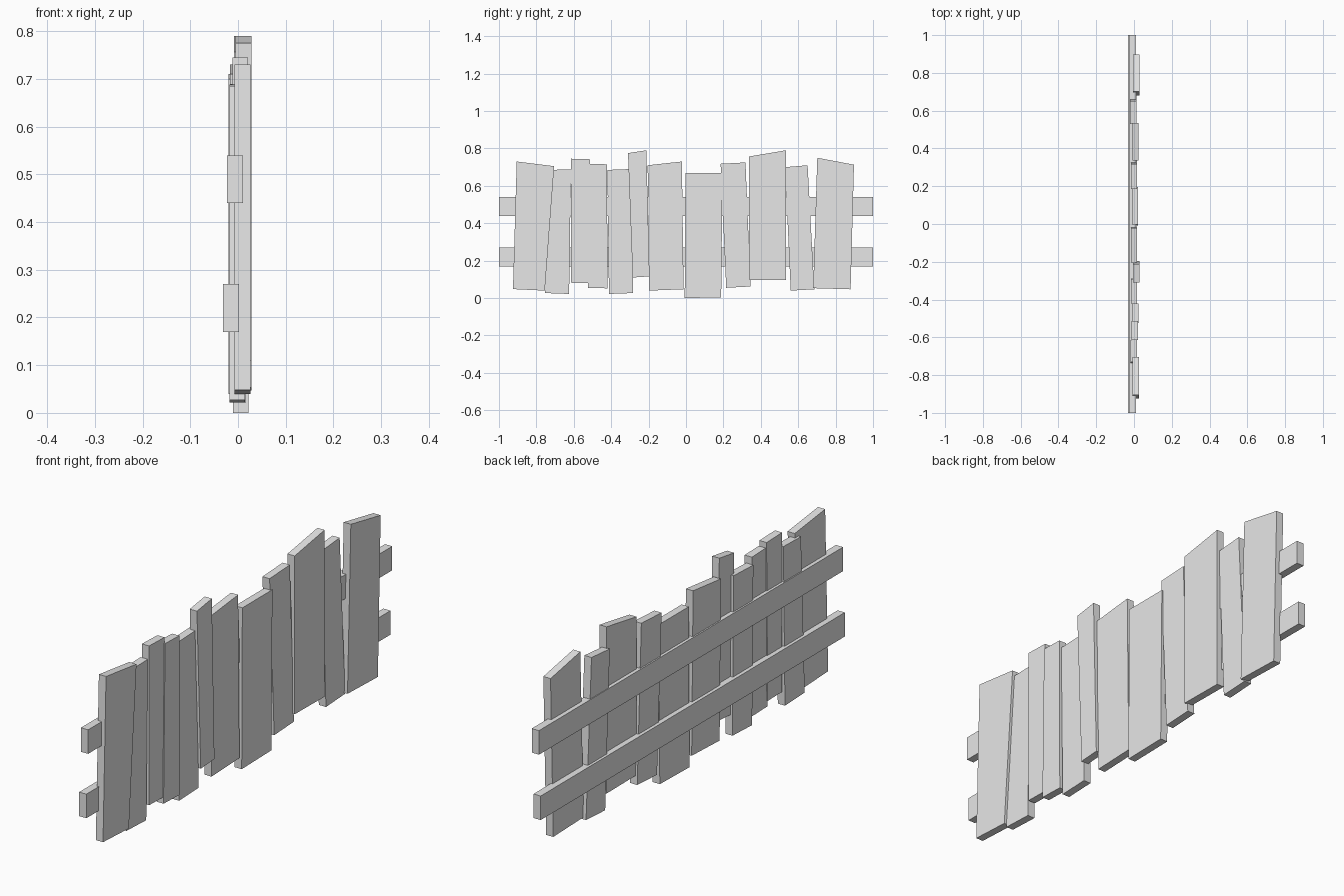
import bpy
import bmesh

default = bpy.data.objects.get("Cube")
if default:
    bpy.data.objects.remove(default, do_unlink=True)

# Single plain grey for all boards
GREY = (0.8, 0.8, 0.8, 1.0)
board_grey = bpy.data.materials.new("board_grey")
board_grey.use_nodes = True
board_grey.diffuse_color = GREY
board_grey.node_tree.nodes["Principled BSDF"].inputs["Base Color"].default_value = GREY

THICK = 0.033


def board(name, outline, back_x):
    """Extrude a (y, z) outline towards +x by the board thickness."""
    bm = bmesh.new()
    face = bm.faces.new([bm.verts.new((back_x, y, z)) for y, z in outline])
    ext = bmesh.ops.extrude_face_region(bm, geom=[face])
    moved = [v for v in ext["geom"] if isinstance(v, bmesh.types.BMVert)]
    bmesh.ops.translate(bm, vec=(THICK, 0, 0), verts=moved)
    bmesh.ops.recalc_face_normals(bm, faces=bm.faces)
    mesh = bpy.data.meshes.new(name)
    bm.to_mesh(mesh)
    bm.free()
    mesh.materials.append(board_grey)
    obj = bpy.data.objects.new(name, mesh)
    bpy.context.collection.objects.link(obj)
    return obj


# Two long horizontal rails behind the planks
for name, low, back_x in (("lower_rail", 0.17, -0.031), ("upper_rail", 0.44, -0.023)):
    high = low + 0.1
    board(name, [(-1, low), (1, low), (1, high), (-1, high)], back_x)

# Uneven planks: back x, then bottom left, bottom right, top right, top left
planks = [
    (-0.007, (-0.925, 0.048), (-0.755, 0.04), (-0.705, 0.705), (-0.905, 0.73)),
    (-0.018, (-0.755, 0.027), (-0.625, 0.022), (-0.615, 0.688), (-0.73, 0.685)),
    (-0.012, (-0.615, 0.082), (-0.52, 0.08), (-0.513, 0.742), (-0.615, 0.745)),
    (-0.008, (-0.525, 0.055), (-0.42, 0.052), (-0.422, 0.715), (-0.515, 0.718)),
    (-0.016, (-0.412, 0.022), (-0.283, 0.027), (-0.29, 0.69), (-0.42, 0.685)),
    (-0.005, (-0.285, 0.11), (-0.195, 0.116), (-0.212, 0.79), (-0.31, 0.775)),
    (-0.017, (-0.197, 0.04), (-0.013, 0.047), (-0.022, 0.73), (-0.205, 0.71)),
    (-0.011, (-0.007, 0.0), (0.188, 0.004), (0.195, 0.67), (-0.003, 0.67)),
    (-0.017, (0.215, 0.055), (0.345, 0.062), (0.318, 0.725), (0.185, 0.718)),
    (-0.008, (0.337, 0.098), (0.534, 0.096), (0.534, 0.79), (0.337, 0.757)),
    (-0.02, (0.56, 0.04), (0.686, 0.047), (0.65, 0.71), (0.53, 0.7)),
    (-0.005, (0.68, 0.053), (0.88, 0.047), (0.898, 0.713), (0.702, 0.75)),
]
for i, (back_x, *outline) in enumerate(planks, 1):
    board(f"plank_{i:02d}", outline, back_x)
